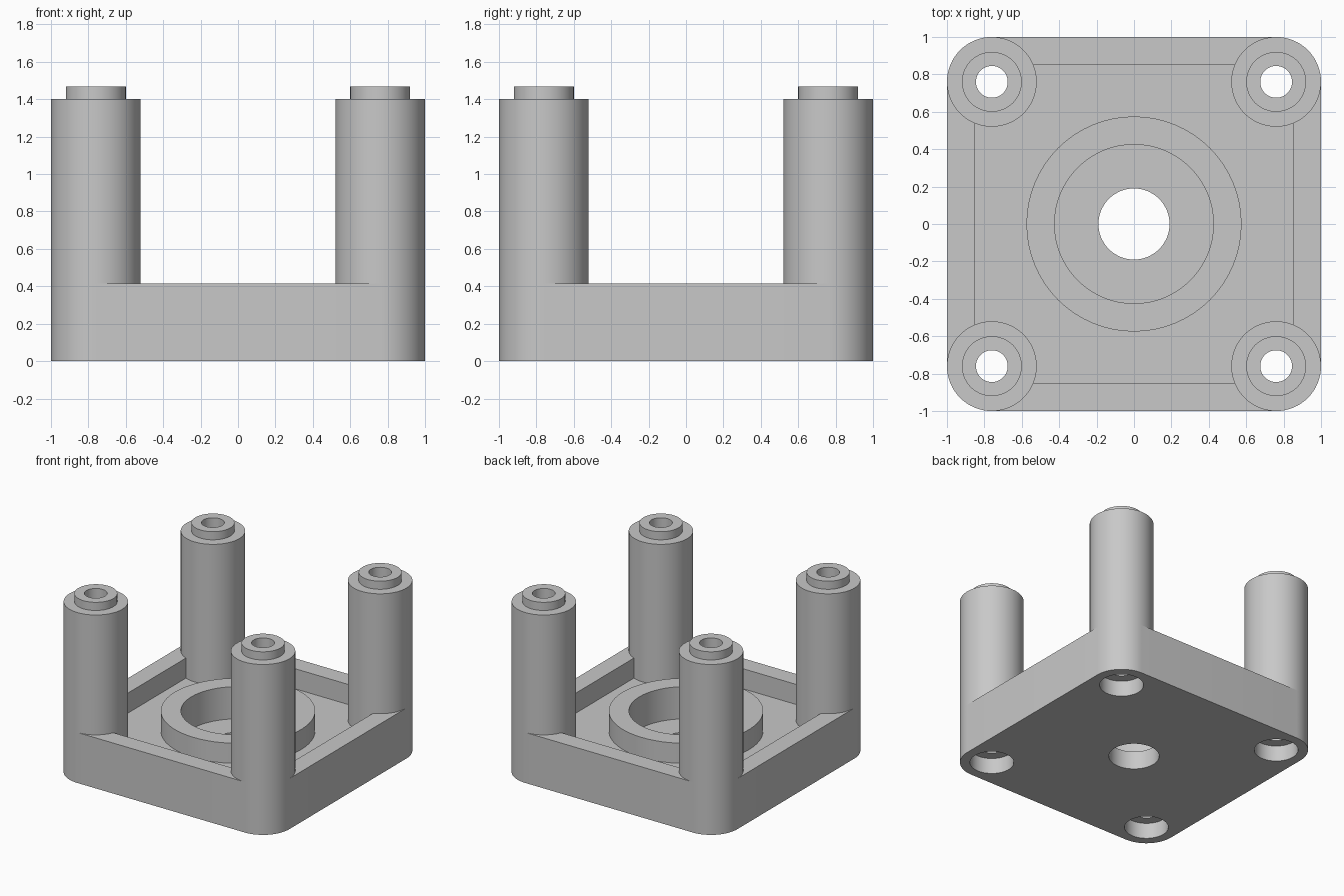
import bpy, bmesh
from math import sin, cos, pi

cube = bpy.data.objects.get("Cube")
if cube:
    bpy.data.objects.remove(cube, do_unlink=True)

SEGS = 64
POST = 0.76       # post centre offset
POST_R = 0.24     # post and corner radius
WALL_TOP, FLOOR, SEAT = 0.415, 0.25, 0.15
SOCKET_R, SOCKET_H = 0.165, 0.13
CORNERS = [(sx * POST, sy * POST) for sx in (1, -1) for sy in (1, -1)]

GREY = (0.58, 0.58, 0.58, 1)
grey = bpy.data.materials.new("plain grey")
grey.use_nodes = True
grey.diffuse_color = GREY
for node in grey.node_tree.nodes:
    if node.type == 'BSDF_PRINCIPLED':
        node.inputs["Base Color"].default_value = GREY


def finish(name, bm):
    bmesh.ops.recalc_face_normals(bm, faces=bm.faces)
    mesh = bpy.data.meshes.new(name)
    bm.to_mesh(mesh)
    bm.free()
    mesh.materials.append(grey)
    obj = bpy.data.objects.new(name, mesh)
    bpy.context.collection.objects.link(obj)
    return obj


def circle(r, x=0, y=0):
    return [(x + r * cos(2 * pi * i / SEGS), y + r * sin(2 * pi * i / SEGS))
            for i in range(SEGS)]


def prism(name, outline, z0, z1):
    """Extrude a flat outline between two heights."""
    bm = bmesh.new()
    low = [bm.verts.new((x, y, z0)) for x, y in outline]
    high = [bm.verts.new((x, y, z1)) for x, y in outline]
    bm.faces.new(low[::-1])
    bm.faces.new(high)
    n = len(low)
    for i in range(n):
        j = (i + 1) % n
        bm.faces.new((low[i], low[j], high[j], high[i]))
    return finish(name, bm)


def lathe(name, profile, x=0, y=0):
    """Revolve a closed (radius, height) profile into a hollow part."""
    bm = bmesh.new()
    rings = [[bm.verts.new((px, py, z)) for px, py in circle(r, x, y)]
             for r, z in profile]
    for a, b in zip(rings, rings[1:] + rings[:1]):
        for i in range(SEGS):
            j = (i + 1) % SEGS
            bm.faces.new((a[i], a[j], b[j], b[i]))
    return finish(name, bm)


def select_only(obj):
    bpy.ops.object.select_all(action='DESELECT')
    obj.select_set(True)
    bpy.context.view_layer.objects.active = obj


def cut(obj, cutter):
    cutter.hide_render = True
    mod = obj.modifiers.new("cut", 'BOOLEAN')
    mod.operation = 'DIFFERENCE'
    mod.solver = 'EXACT'
    mod.object = cutter
    select_only(obj)
    bpy.ops.object.modifier_apply(modifier=mod.name)
    bpy.data.objects.remove(cutter, do_unlink=True)


# Base tray: rounded square with a square pocket
quarter = SEGS // 4
outline = []
for k, (sx, sy) in enumerate([(1, 1), (-1, 1), (-1, -1), (1, -1)]):
    for i in range(quarter + 1):
        a = 2 * pi * (k * quarter + i) / SEGS
        outline.append((sx * POST + POST_R * cos(a), sy * POST + POST_R * sin(a)))
base = prism("base_tray", outline, 0, WALL_TOP)
p = 0.85
cut(base, prism("pocket_cutter", [(p, p), (-p, p), (-p, -p), (p, -p)], FLOOR, 1))

# Round seat, centre hole and corner sockets
cut(base, prism("seat_cutter", circle(0.425), SEAT, 1))
cut(base, prism("centre_hole_cutter", circle(0.19), -1, 1))
for x, y in CORNERS:
    cut(base, prism("socket_cutter", circle(SOCKET_R, x, y), -1, 1))

parts = [base]

# Raised ring around the seat
parts.append(lathe("seat_ring", [(0.425, FLOOR), (0.575, FLOOR),
                                 (0.575, WALL_TOP), (0.425, WALL_TOP)]))

# Four hollow posts, each with a peg on top and a socket below
post_profile = [(POST_R, 0), (POST_R, 1.4), (0.16, 1.4), (0.16, 1.467),
                (0.085, 1.467), (0.085, SOCKET_H), (SOCKET_R, SOCKET_H),
                (SOCKET_R, 0)]
for x, y in CORNERS:
    side = "left" if x > 0 else "right"
    end = "back" if y > 0 else "front"
    parts.append(lathe(f"{end}_{side}_post", post_profile, x, y))

for part in parts:
    select_only(part)
    bpy.ops.object.shade_smooth_by_angle(angle=pi / 6)
